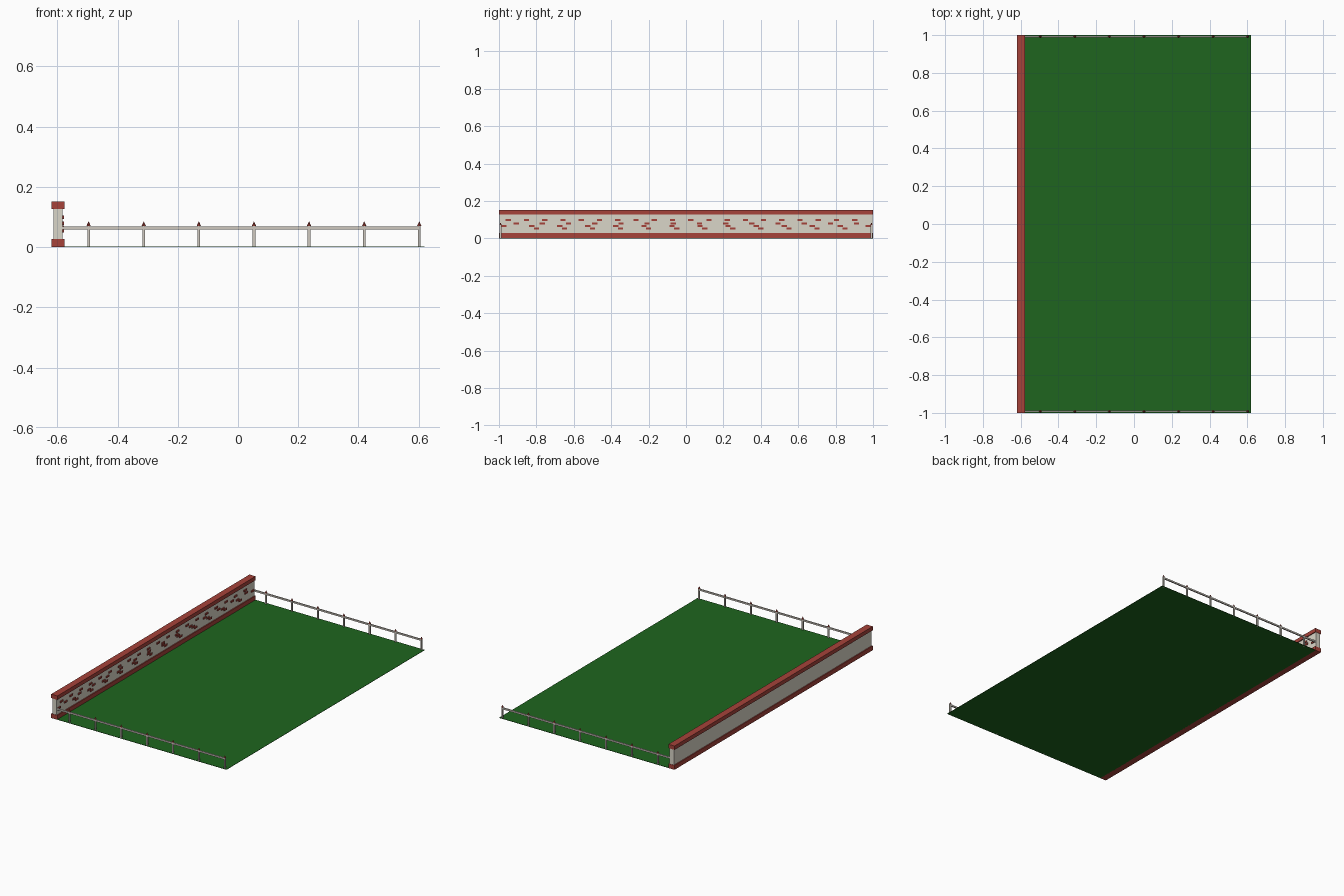
import bpy, bmesh
from mathutils import Matrix, Vector

if "Cube" in bpy.data.objects:
    bpy.data.objects.remove(bpy.data.objects["Cube"])


def material(name, rgb):
    m = bpy.data.materials.new(name)
    m.diffuse_color = (*rgb, 1)
    m.use_nodes = True
    m.node_tree.nodes["Principled BSDF"].inputs["Base Color"].default_value = m.diffuse_color
    return m


RED = material("red_brick", (0.38, 0.055, 0.042))
CREAM = material("cream_plaster", (0.70, 0.67, 0.58))
GREEN = material("grass_green", (0.013, 0.13, 0.013))
PALE = material("pale_paint", (0.62, 0.58, 0.52))


def finish(bm, name, mat):
    me = bpy.data.meshes.new(name)
    bm.to_mesh(me)
    bm.free()
    me.materials.append(mat)
    ob = bpy.data.objects.new(name, me)
    bpy.context.collection.objects.link(ob)
    return ob


def add_box(bm, lo, hi):
    lo, hi = Vector(lo), Vector(hi)
    mat = Matrix.Translation((lo + hi) / 2) @ Matrix.Diagonal((*(hi - lo), 1))
    bmesh.ops.create_cube(bm, size=1, matrix=mat)


def box(name, lo, hi, mat):
    bm = bmesh.new()
    add_box(bm, lo, hi)
    return finish(bm, name, mat)


# Lawn
box("lawn", (-0.58, -1, 0), (0.619, 1, 0.002), GREEN)

# Wall with brick footing and coping
box("wall_footing", (-0.619, -1, 0), (-0.576, 1, 0.028), RED)
box("wall_panel", (-0.613, -0.998, 0.028), (-0.582, 0.998, 0.127), CREAM)
box("wall_coping", (-0.619, -1, 0.127), (-0.576, 1, 0.152), RED)

# Staggered exposed bricks: height, first y, spacing
bm = bmesh.new()
for z, y, step in ((0.099, -0.95, 0.0975), (0.080, -0.908, 0.14),
                   (0.067, -0.975, 0.15), (0.054, -0.80, 0.15)):
    while y < 0.985:
        add_box(bm, (-0.584, y - 0.014, z - 0.0055), (-0.577, y + 0.014, z + 0.0055))
        y += step
finish(bm, "exposed_bricks", RED)

# Fences at both ends: rail, posts and pointed finials
for side, y in (("front", -0.992), ("back", 0.992)):
    box(side + "_rail", (-0.582, y - 0.004, 0.059), (0.606, y + 0.004, 0.069), PALE)
    posts, tips = bmesh.new(), bmesh.new()
    for i in range(7):
        x = -0.496 + i * 0.183
        add_box(posts, (x - 0.0045, y - 0.0045, 0), (x + 0.0045, y + 0.0045, 0.072))
        bmesh.ops.create_cone(tips, cap_ends=True, segments=8, radius1=0.007, radius2=0,
                              depth=0.015, matrix=Matrix.Translation((x, y, 0.0785)))
    finish(posts, side + "_posts", PALE)
    finish(tips, side + "_finials", RED)
